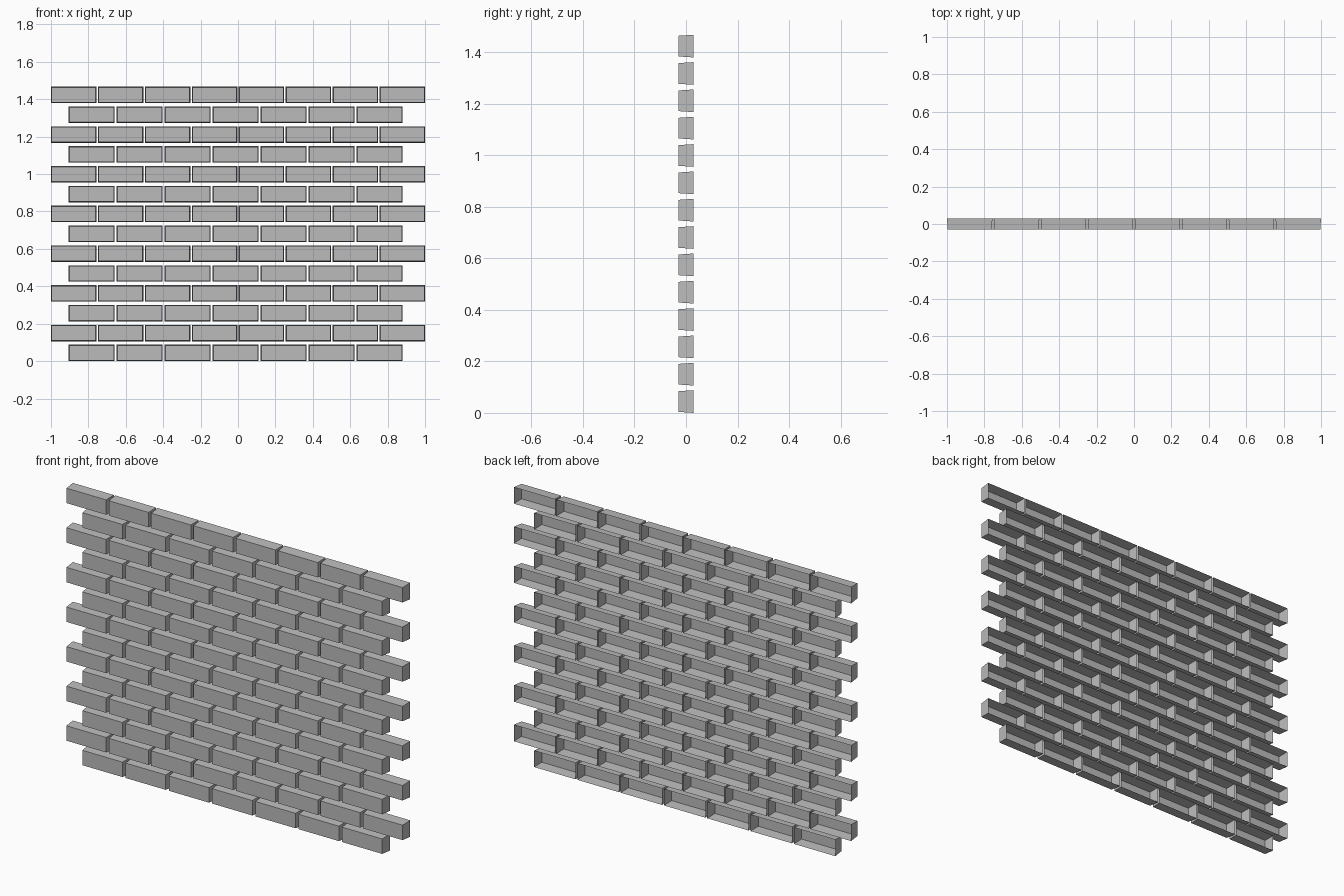
import bpy
import bmesh

cube = bpy.data.objects.get("Cube")
if cube:
    bpy.data.objects.remove(cube, do_unlink=True)

COURSES = 14
COURSE_PITCH = 0.1061
HEIGHT = 0.088
DEPTH = 0.06
INSET = 0.004

grey = bpy.data.materials.new("brick_grey")
grey.use_nodes = True
colour = (0.5, 0.5, 0.5, 1)
grey.diffuse_color = colour
grey.node_tree.nodes["Principled BSDF"].inputs["Base Color"].default_value = colour


def brick_mesh(name, width):
    """Hollow brick: tapered towards the front, open at the back."""
    bm = bmesh.new()
    bmesh.ops.create_cube(bm, size=1)
    for v in bm.verts:
        taper = INSET if v.co.y < 0 else 0
        v.co.x *= width - 2 * taper
        v.co.z *= HEIGHT - 2 * taper
        v.co.y *= DEPTH
    back = [f for f in bm.faces if f.normal.y > 0.9 or f.calc_center_median().y > 0.02]
    bmesh.ops.delete(bm, geom=back, context="FACES_ONLY")
    mesh = bpy.data.meshes.new(name)
    bm.to_mesh(mesh)
    bm.free()
    mesh.materials.append(grey)
    return mesh


def course(name, mesh, width, left, pitch, count, z):
    """One horizontal row of bricks."""
    row = bpy.data.objects.new(name, mesh)
    row.location = (left + width / 2, 0, z + HEIGHT / 2)
    bpy.context.collection.objects.link(row)
    array = row.modifiers.new("repeat", "ARRAY")
    array.use_relative_offset = False
    array.use_constant_offset = True
    array.constant_offset_displace = (pitch, 0, 0)
    array.count = count


# Short and long courses alternate up the wall
short_brick = brick_mesh("short_course_brick", 0.246)
long_brick = brick_mesh("long_course_brick", 0.243)
for i in range(COURSES):
    z = i * COURSE_PITCH
    if i % 2 == 0:
        course(f"short_course_{i + 1}", short_brick, 0.246, -0.906, 0.2566, 7, z)
    else:
        course(f"long_course_{i + 1}", long_brick, 0.243, -1.0, 0.251, 8, z)
